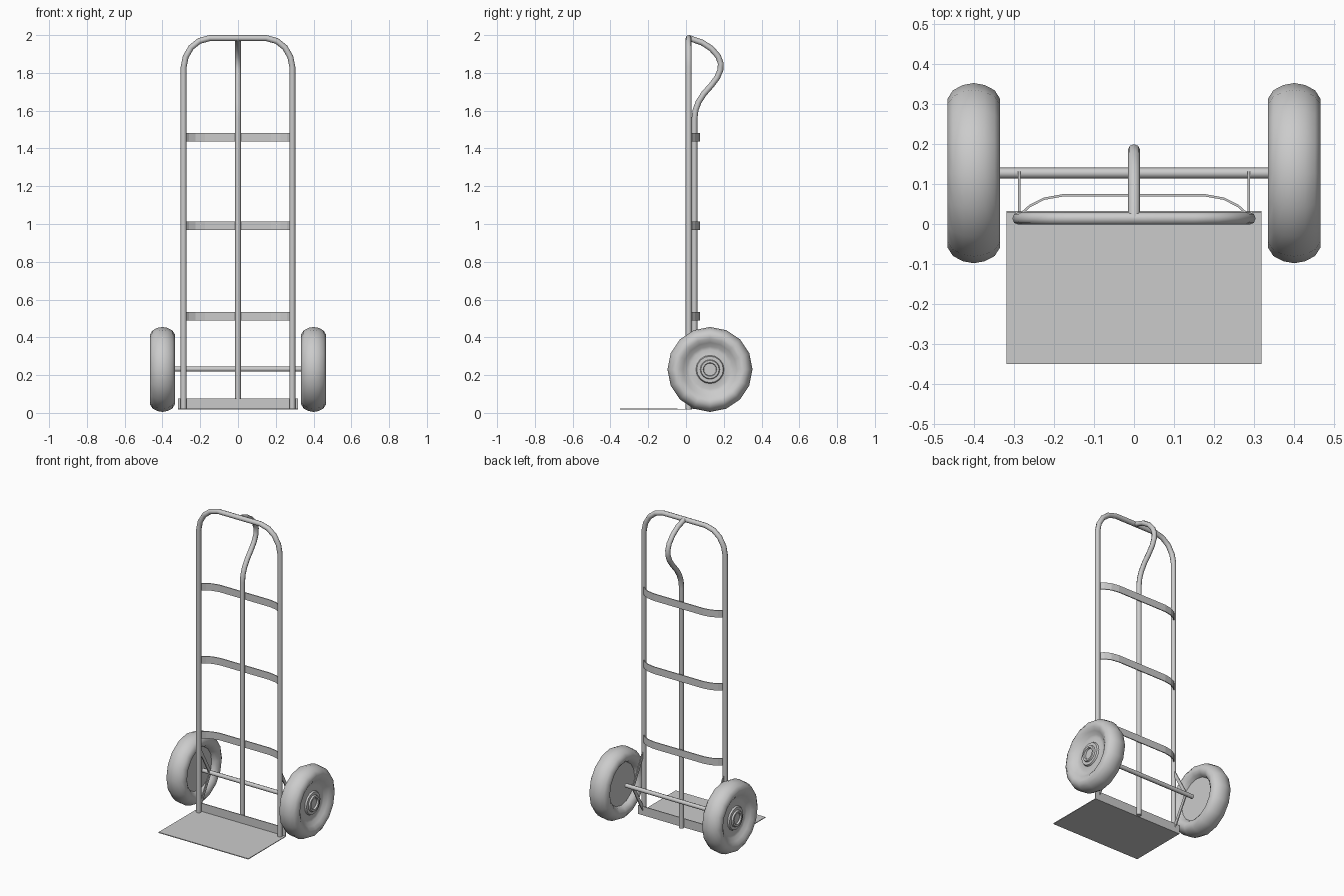
import bpy, bmesh, math
from mathutils import Vector

if "Cube" in bpy.data.objects:
    bpy.data.objects.remove(bpy.data.objects["Cube"])


def smooth(obj, angle=40):
    bpy.ops.object.select_all(action='DESELECT')
    obj.select_set(True)
    bpy.context.view_layer.objects.active = obj
    bpy.ops.object.shade_smooth_by_angle(angle=math.radians(angle))


def tube(name, pts, radius):
    """Eight-sided capped tube along a path."""
    cu = bpy.data.curves.new(name, 'CURVE')
    cu.dimensions = '3D'
    cu.bevel_depth = radius
    cu.bevel_resolution = 2
    cu.use_fill_caps = True
    sp = cu.splines.new('POLY')
    sp.points.add(len(pts) - 1)
    for p, co in zip(sp.points, pts):
        p.co = (*co, 1)
    obj = bpy.data.objects.new(name, cu)
    bpy.context.collection.objects.link(obj)
    bpy.ops.object.select_all(action='DESELECT')
    obj.select_set(True)
    bpy.context.view_layer.objects.active = obj
    bpy.ops.object.convert(target='MESH')
    smooth(bpy.context.object, 50)
    return bpy.context.object


def strip(name, pts, width, thick):
    """Flat metal strip: a path widened by +-width/2, then solidified."""
    bm = bmesh.new()
    w = Vector(width) / 2
    rows = [(bm.verts.new(Vector(p) - w), bm.verts.new(Vector(p) + w)) for p in pts]
    for a, b in zip(rows, rows[1:]):
        bm.faces.new((a[0], b[0], b[1], a[1]))
    me = bpy.data.meshes.new(name)
    bm.to_mesh(me)
    bm.free()
    obj = bpy.data.objects.new(name, me)
    bpy.context.collection.objects.link(obj)
    mod = obj.modifiers.new('thickness', 'SOLIDIFY')
    mod.thickness = thick
    mod.offset = 0
    return obj


def wheel(name, side, profile, centre, n=16):
    """Lathe of (outward offset, radius) pairs around the x axis."""
    bm = bmesh.new()
    rings = []
    for dx, r in profile:
        x = side * (centre[0] + dx)
        if r == 0:
            rings.append([bm.verts.new((x, centre[1], centre[2]))] * n)
        else:
            rings.append([bm.verts.new((x, centre[1] + r * math.sin(2 * math.pi * i / n),
                                        centre[2] + r * math.cos(2 * math.pi * i / n)))
                          for i in range(n)])
    for a, b in zip(rings, rings[1:]):
        for i in range(n):
            j = (i + 1) % n
            bm.faces.new(list(dict.fromkeys((a[i], a[j], b[j], b[i]))))
    bmesh.ops.recalc_face_normals(bm, faces=bm.faces)
    me = bpy.data.meshes.new(name)
    bm.to_mesh(me)
    bm.free()
    obj = bpy.data.objects.new(name, me)
    bpy.context.collection.objects.link(obj)
    smooth(obj, 42)


# Outer hoop frame
half = [(0.288, 0.02), (0.288, 1.83), (0.277, 1.885), (0.248, 1.935), (0.205, 1.969), (0.15, 1.984)]
hoop = half + [(-x, z) for x, z in reversed(half)]
tube('hoop_frame', [(x, 0.014, z) for x, z in hoop], 0.0158)

# Centre bar with looped rear handle
bar = [(0.045, 0.02), (0.045, 1.56), (0.051, 1.605), (0.067, 1.647), (0.095, 1.69), (0.135, 1.735),
       (0.165, 1.775), (0.182, 1.815), (0.184, 1.85), (0.17, 1.888), (0.135, 1.928),
       (0.085, 1.961), (0.014, 1.985)]
tube('centre_bar_handle', [(0, y, z) for y, z in bar], 0.0155)

# Bowed cross straps
bow = [(0.278, 0.029), (0.26, 0.045), (0.225, 0.063), (0.175, 0.072)]
bow = bow + [(-x, y) for x, y in reversed(bow)]
for i, z in enumerate((0.511, 0.992, 1.46)):
    strip(f'cross_strap_{i + 1}', [(x, y, z) for x, y in bow], (0, 0, 0.045), 0.006)

# Toe plate with upturned back edge
strip('toe_plate', [(0, -0.35, 0.02), (0, 0.03, 0.02), (0, 0.03, 0.075)], (0.636, 0, 0), 0.005)

# Axle
tube('axle', [(-0.337, 0.127, 0.232), (0.337, 0.127, 0.232)], 0.0135)

# Wheels and axle brackets on both sides
profile = [(-0.03, 0), (-0.03, 0.135), (-0.05, 0.145), (-0.063, 0.163), (-0.066, 0.185),
           (-0.052, 0.207), (-0.027, 0.22), (0, 0.225), (0.027, 0.22), (0.052, 0.207),
           (0.066, 0.185), (0.063, 0.163), (0.05, 0.142), (0.034, 0.122), (0.03, 0.105),
           (0.036, 0.075), (0.046, 0.07), (0.046, 0.052), (0.056, 0.048), (0.056, 0.036),
           (0.045, 0.033), (0.045, 0)]
for side, label in ((1, 'right'), (-1, 'left')):
    wheel(f'wheel_{label}', side, profile, (0.4, 0.127, 0.23))
    x = side * 0.287
    strip(f'bracket_upper_{label}', [(x, 0.022, 0.42), (x, 0.127, 0.232)], (0, 0.018, 0.01), 0.006)
    strip(f'bracket_lower_{label}', [(x, 0.127, 0.232), (x, 0.022, 0.05)], (0, 0.018, -0.01), 0.006)
